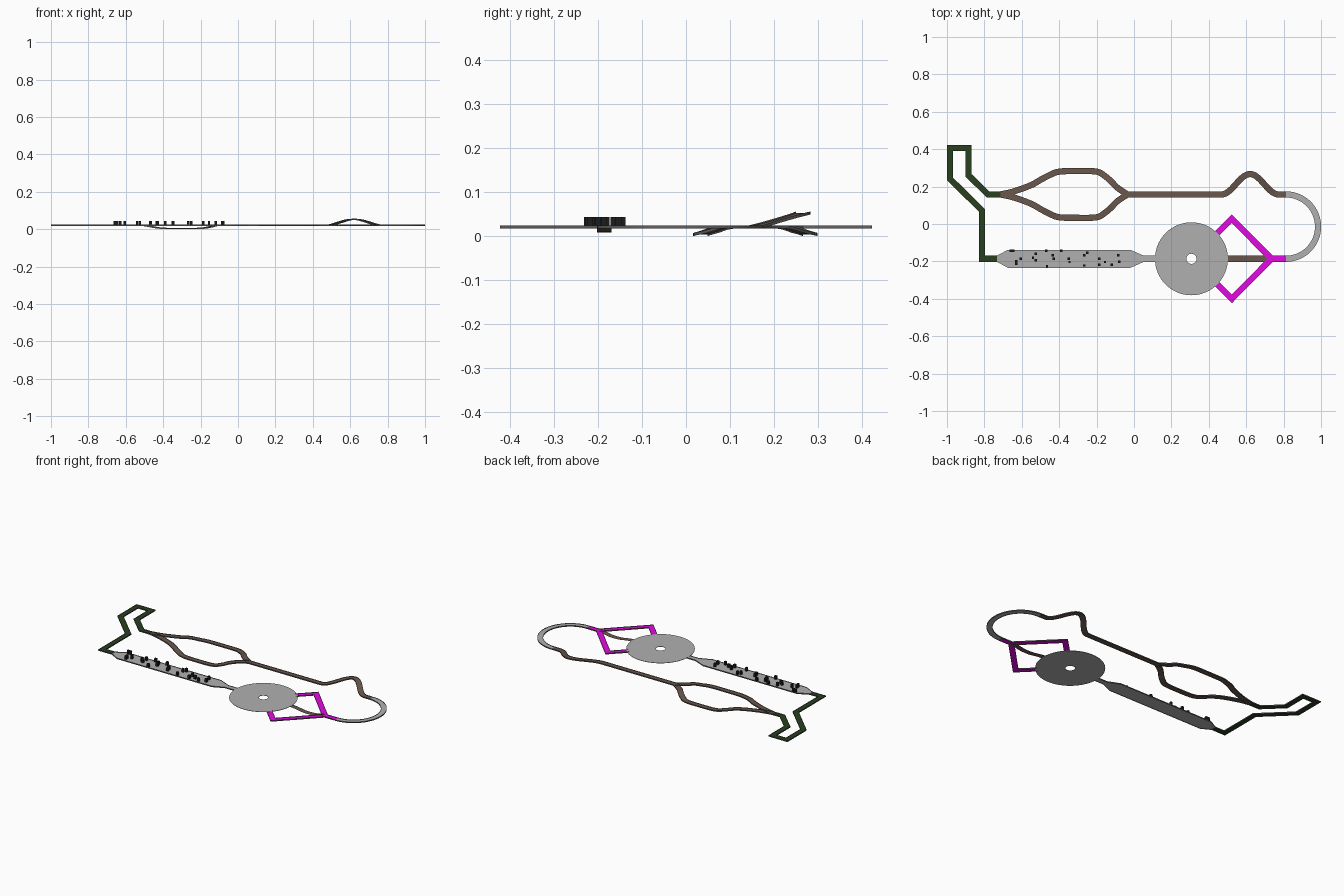
import bpy, bmesh, math
from mathutils import Vector

if "Cube" in bpy.data.objects:
    bpy.data.objects.remove(bpy.data.objects["Cube"])

Z, W = 0.0205, 0.033          # road level, road width
WALL = 0.0035                 # half height of the side kerbs
T = 0.002                     # disc thickness


def material(name, rgb):
    m = bpy.data.materials.new(name)
    m.diffuse_color = (*rgb, 1)
    m.use_nodes = True
    m.node_tree.nodes["Principled BSDF"].inputs["Base Color"].default_value = m.diffuse_color
    return m


GREY = material("grey", (0.435, 0.435, 0.435))
BROWN = material("brown", (0.142, 0.095, 0.074))
GREEN = material("dark_green", (0.022, 0.050, 0.014))
MAGENTA = material("magenta", (0.76, 0.003, 0.76))
BLACK = material("near_black", (0.012, 0.012, 0.012))
KERB = material("kerb_grey", (0.12, 0.12, 0.12))


def finish(name, bm, *mats):
    me = bpy.data.meshes.new(name)
    bm.to_mesh(me)
    bm.free()
    for m in mats:
        me.materials.append(m)
    ob = bpy.data.objects.new(name, me)
    bpy.context.collection.objects.link(ob)
    return ob


def smooth(pts, n=6):
    """Catmull-Rom resampling of a path"""
    p = [Vector(q) for q in pts]
    p = [p[0]] + p + [p[-1]]
    out = []
    for a, b, c, d in zip(p, p[1:], p[2:], p[3:]):
        for k in range(n):
            t = k / n
            out.append(0.5 * (2 * b + (c - a) * t + (2 * a - 5 * b + 4 * c - d) * t * t
                              + (3 * b - a - 3 * c + d) * t ** 3))
    return out + [p[-1]]


def ribbon(name, pts, mat, widths=None, kerbs=True):
    """Thin road swept along a path with mitred corners and low grey kerbs on both edges"""
    p = [Vector((*q, 0)) if len(q) == 2 else Vector(q) for q in pts]
    bm = bmesh.new()
    rings = []
    for i, q in enumerate(p):
        d0 = (p[i] - p[i - 1]).xy.normalized() if i else None
        d1 = (p[i + 1] - p[i]).xy.normalized() if i < len(p) - 1 else None
        d0, d1 = d0 or d1, d1 or d0
        t = (d0 + d1).normalized()
        h = (widths[i] if widths else W) / 2 / max(t.dot(d1), 0.3)
        n = Vector((-t.y, t.x, 0)) * h
        c = q + Vector((0, 0, Z))
        up = Vector((0, 0, WALL))
        rings.append([bm.verts.new(v) for v in
                      (c + n, c - n, c + n + up, c + n - up, c - n - up, c - n + up)])
    for a, b in zip(rings, rings[1:]):
        bm.faces.new((a[0], a[1], b[1], b[0]))
        if kerbs:
            for i, j in ((2, 3), (4, 5)):
                bm.faces.new((b[j], b[i], a[i], a[j])).material_index = 1
    bmesh.ops.delete(bm, geom=[v for v in bm.verts if not v.link_faces], context='VERTS')
    return finish(name, bm, mat, KERB)


YT, YB = 0.158, -0.186   # upper and lower straights

# green angular section
ribbon("green_zigzag", [(-0.715, YT), (-0.78, YT), (-0.885, 0.26), (-0.885, 0.407), (-0.984, 0.407),
                        (-0.984, 0.241), (-0.813, 0.073), (-0.813, YB), (-0.733, YB)], GREEN)

# brown split, both branches dipping
branch = [(-0.715, 0, 0), (-0.64, 0.017, 0), (-0.55, 0.05, 0), (-0.50, 0.078, -0.001),
          (-0.45, 0.104, -0.010), (-0.40, 0.122, -0.016), (-0.30, 0.125, -0.017), (-0.20, 0.122, -0.016),
          (-0.155, 0.098, -0.010), (-0.12, 0.068, -0.001), (-0.09, 0.037, 0), (-0.035, 0, 0)]
for side, label in ((1, "upper"), (-1, "lower")):
    ribbon(label + "_branch", smooth([(x, YT + side * y, z) for x, y, z in branch]), BROWN)

# brown straight with a raised bump
path = [(-0.04, YT, 0)]
for i in range(33):
    b = (1 - math.cos(2 * math.pi * i / 32)) / 2
    path.append((0.468 + 0.305 * i / 32, YT + 0.109 * b, 0.032 * b))
ribbon("hill_straight", path + [(0.813, YT, 0)], BROWN)

# grey half-circle turn
R = (YT - YB) / 2
ribbon("half_circle_turn", [(0.813 + (R - 0.001) * math.sin(a), YB + R + R * math.cos(a))
                            for a in [math.pi * i / 32 for i in range(33)]], GREY)

# magenta fork
ribbon("fork_stem", [(0.813, YB), (0.735, YB)], MAGENTA)
for side, label in ((1, "upper"), (-1, "lower")):
    ribbon(label + "_fork", [(0.735, YB), (0.523, YB + side * 0.214), (0.438, YB + side * 0.129)], MAGENTA)

# brown dipping road between the fork and the disc
ribbon("underpass", smooth([(0.495, YB, 0), (0.53, YB, -0.002), (0.59, YB, -0.011), (0.65, YB, -0.011),
                            (0.70, YB, -0.003), (0.735, YB, -0.001)]), BROWN, kerbs=False)

# grey disc with a centre hole
bm = bmesh.new()
N = 64
loops = []
for r, z in ((0.195, T / 2), (0.027, T / 2), (0.027, -T / 2), (0.195, -T / 2)):
    loops.append([bm.verts.new((0.307 + r * math.cos(2 * math.pi * i / N),
                                YB + r * math.sin(2 * math.pi * i / N), Z + z)) for i in range(N)])
for k in range(4):
    a, b = loops[k], loops[(k + 1) % 4]
    for i in range(N):
        bm.faces.new((a[i], a[(i + 1) % N], b[(i + 1) % N], b[i]))
bmesh.ops.recalc_face_normals(bm, faces=bm.faces)
finish("disc", bm, GREY)

# wide grey strip, tapered at both ends
ribbon("wide_strip", [(-0.733, YB), (-0.675, YB), (-0.02, YB), (0.053, YB), (0.114, YB)], GREY,
       [W, 0.096, 0.096, W, W])

# scattered obstacle blocks on the strip (x, y offset from the strip centre)
blocks = [(-0.66, 0.042), (-0.645, 0.042), (-0.63, -0.014), (-0.605, 0.0), (-0.63, -0.026), (-0.54, 0.005),
          (-0.525, 0.028), (-0.525, -0.008), (-0.47, 0.042), (-0.465, -0.040), (-0.435, 0.02), (-0.43, 0.0),
          (-0.39, 0.042), (-0.35, 0.0), (-0.345, -0.017), (-0.265, 0.02), (-0.265, -0.036),
          (-0.25, 0.033), (-0.185, 0.0), (-0.185, -0.033), (-0.155, -0.017), (-0.12, -0.033),
          (-0.085, 0.02), (-0.08, -0.015)]
bm = bmesh.new()
for x, y in blocks:
    vs = bmesh.ops.create_cube(bm, size=1)["verts"]
    bmesh.ops.scale(bm, vec=(0.013, 0.013, 0.022), verts=vs)
    bmesh.ops.translate(bm, vec=(x, YB + y, Z + 0.0115), verts=vs)
finish("obstacle_blocks", bm, BLACK)
